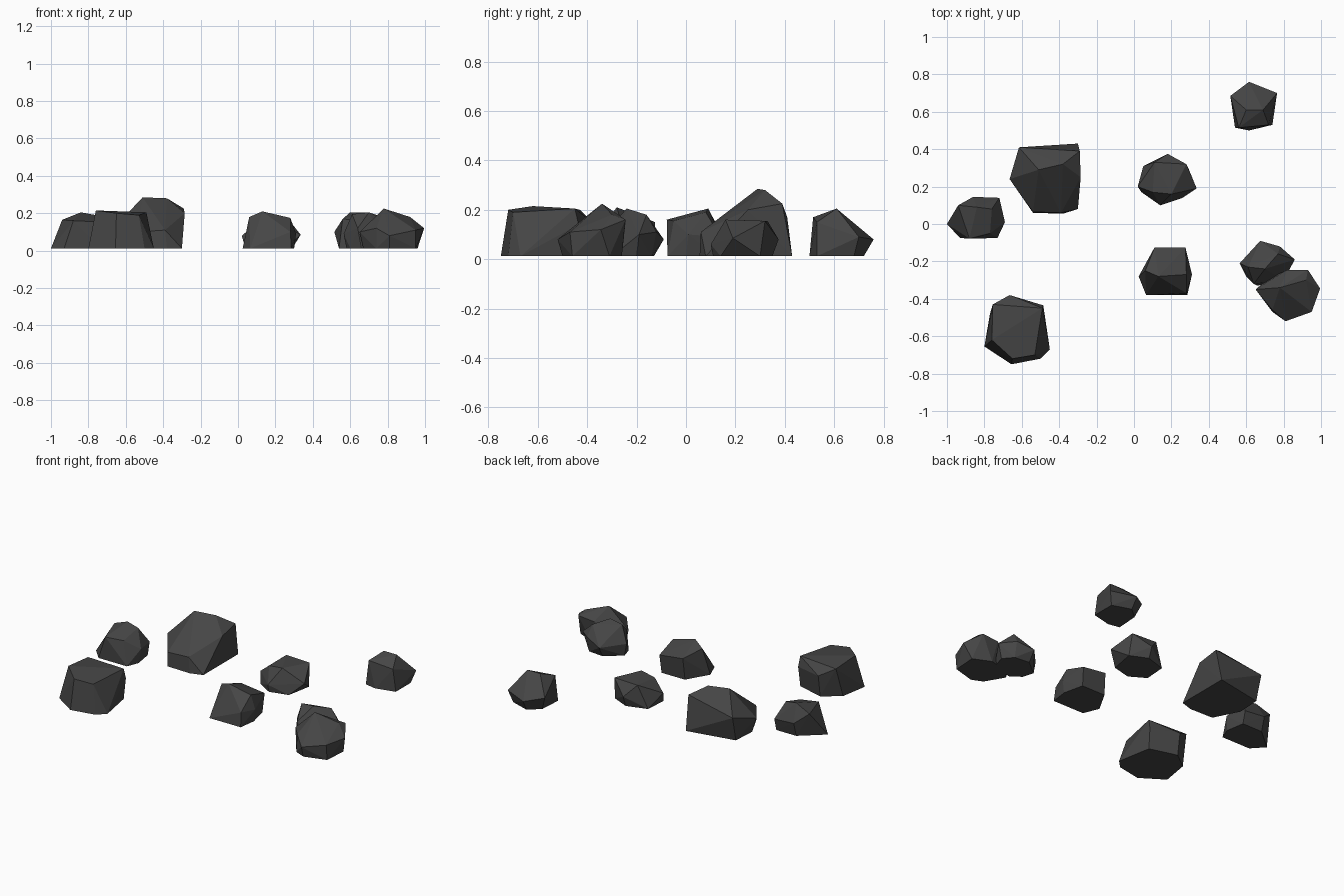
import bpy, bmesh

coal = bpy.data.materials.new("dark charcoal stone")
coal.diffuse_color = (0.06, 0.06, 0.06, 1)
coal.roughness = 0.9


def rock(name, foot, crown, floor=0.012):
    """Faceted rock: convex skin over a flat foot outline (x, y) and crown corners (x, y, z)."""
    bm = bmesh.new()
    for x, y in foot:
        bm.verts.new((x, y, floor))
    for p in crown:
        bm.verts.new(p)
    bmesh.ops.convex_hull(bm, input=bm.verts[:])
    bmesh.ops.delete(bm, geom=[v for v in bm.verts if not v.link_faces], context='VERTS')
    bmesh.ops.dissolve_limit(bm, angle_limit=0.03, verts=bm.verts[:], edges=bm.edges[:])
    bmesh.ops.recalc_face_normals(bm, faces=bm.faces[:])
    me = bpy.data.meshes.new(name)
    bm.to_mesh(me)
    bm.free()
    me.materials.append(coal)
    ob = bpy.data.objects.new(name, me)
    bpy.context.collection.objects.link(ob)
    return ob


# small rock at the far left
rock("left_rock",
     [(-1, 0), (-.93, -.075), (-.73, -.075), (-.70, 0), (-.72, .12), (-.86, .12)],
     [(-.94, .10, .165), (-.84, .09, .205), (-.76, .08, .19), (-.88, -.078, .16),
      (-.77, -.05, .155), (-.69, .01, .10), (-.72, .14, .09), (-.86, .145, .10)])

# largest rock, back left
rock("large_back_rock",
     [(-.61, .37), (-.30, .43), (-.30, .08), (-.38, .055), (-.54, .06), (-.62, .22)],
     [(-.51, .29, .285), (-.38, .32, .28), (-.29, .39, .225), (-.285, .25, .20),
      (-.615, .41, .17), (-.665, .24, .12), (-.54, .065, .10), (-.39, .06, .11)])

# wide rock, front left
rock("large_front_rock",
     [(-.80, -.655), (-.655, -.75), (-.5, -.72), (-.45, -.67), (-.49, -.45),
      (-.665, -.40), (-.77, -.48)],
     [(-.755, -.43, .20), (-.49, -.45, .205), (-.665, -.38, .15), (-.76, -.62, .215),
      (-.53, -.70, .19), (-.65, -.72, .20), (-.485, -.435, .14)])

# two middle rocks
rock("middle_back_rock",
     [(.04, .17), (.14, .11), (.26, .14), (.29, .30), (.18, .35), (.05, .31)],
     [(.11, .33, .155), (.28, .32, .155), (.20, .16, .16), (.335, .19, .085),
      (.02, .20, .08), (.10, .17, .145), (.18, .375, .08), (.14, .10, .06)])
rock("middle_front_rock",
     [(.025, -.28), (.065, -.38), (.285, -.38), (.30, -.27), (.27, -.14), (.105, -.14)],
     [(.06, -.25, .18), (.13, -.28, .21), (.28, -.27, .175), (.275, -.125, .13),
      (.11, -.125, .15), (.28, -.37, .10), (.31, -.27, .09)])

# small rock, far back right
rock("back_right_rock",
     [(.54, .515), (.615, .50), (.74, .53), (.74, .68), (.62, .72), (.55, .66)],
     [(.515, .685, .10), (.615, .76, .08), (.765, .70, .09), (.60, .61, .205),
      (.69, .61, .205), (.72, .53, .15), (.56, .515, .17)])

# overlapping pair at the right
rock("right_rock_behind",
     [(.60, -.28), (.58, -.21), (.68, -.13), (.78, -.14), (.83, -.2), (.80, -.3), (.66, -.33)],
     [(.565, -.21, .09), (.675, -.09, .08), (.78, -.12, .11), (.86, -.19, .10),
      (.61, -.23, .195), (.70, -.24, .205), (.77, -.16, .18), (.64, -.32, .12)])
rock("right_rock_ahead",
     [(.67, -.35), (.74, -.47), (.81, -.50), (.95, -.46), (.96, -.31), (.85, -.26), (.72, -.29)],
     [(.65, -.35, .10), (.78, -.34, .225), (.92, -.30, .18), (.995, -.345, .12),
      (.95, -.47, .11), (.81, -.52, .08), (.93, -.245, .16), (.82, -.245, .15),
      (.74, -.46, .12)])
